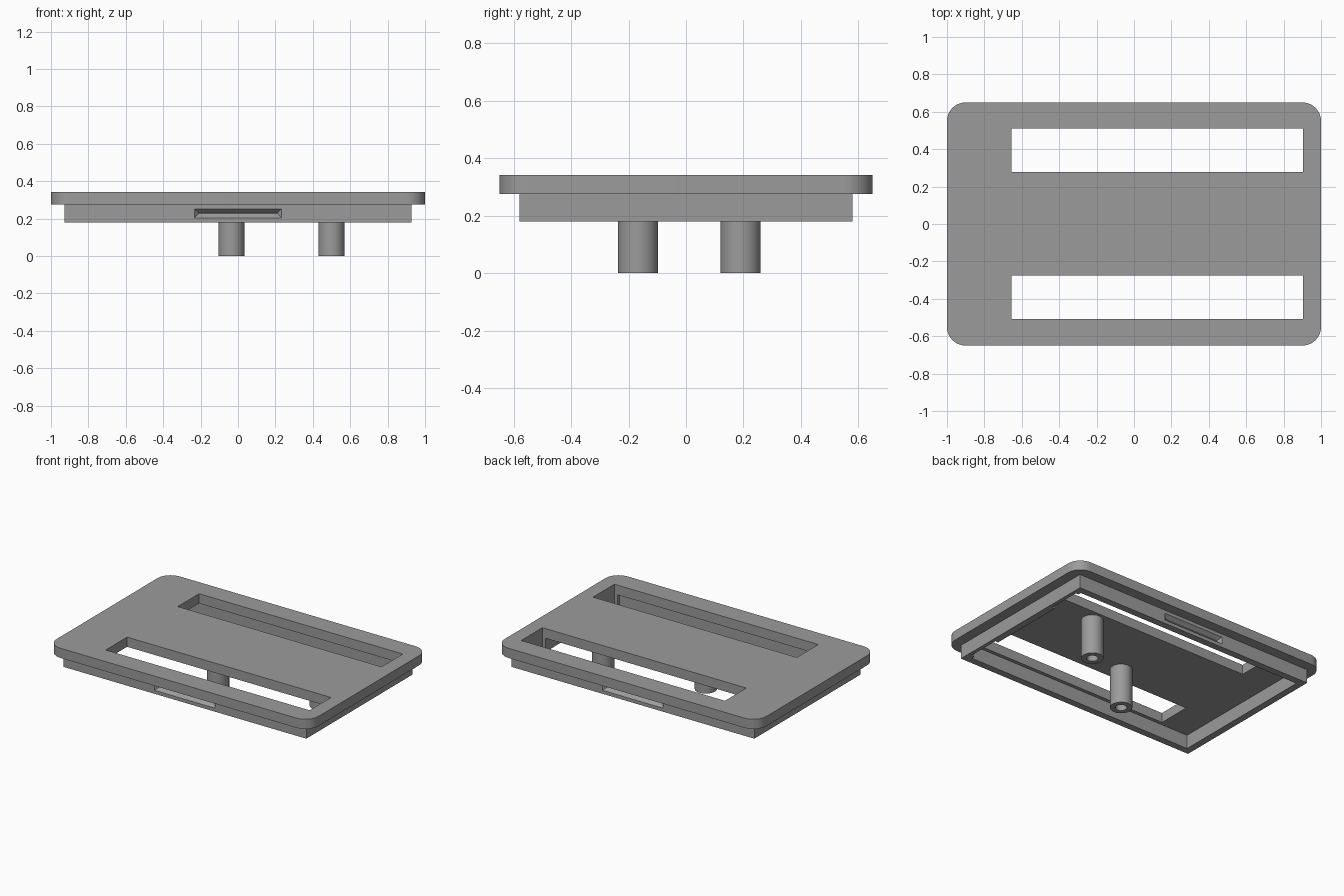
import bpy, bmesh, math

if "Cube" in bpy.data.objects:
    bpy.data.objects.remove(bpy.data.objects["Cube"])

grey = bpy.data.materials.new("grey")
grey.diffuse_color = (0.33, 0.33, 0.33, 1)
grey.use_nodes = True
grey.node_tree.nodes["Principled BSDF"].inputs["Base Color"].default_value = grey.diffuse_color


def finish(name, bm):
    bmesh.ops.recalc_face_normals(bm, faces=bm.faces)
    me = bpy.data.meshes.new(name)
    bm.to_mesh(me)
    bm.free()
    me.materials.append(grey)
    ob = bpy.data.objects.new(name, me)
    bpy.context.collection.objects.link(ob)
    return ob


def box(name, x0, x1, y0, y1, z0, z1, radius=0):
    bm = bmesh.new()
    bmesh.ops.create_cube(bm, size=1)
    for v in bm.verts:
        v.co = (x1 if v.co.x > 0 else x0, y1 if v.co.y > 0 else y0,
                z1 if v.co.z > 0 else z0)
    if radius:
        upright = [e for e in bm.edges if abs(e.verts[0].co.z - e.verts[1].co.z) > 0.01]
        bmesh.ops.bevel(bm, geom=upright, offset=radius, segments=10,
                        profile=0.5, affect='EDGES')
    return finish(name, bm)


def cylinder(name, x, y, z0, z1, r):
    bm = bmesh.new()
    bmesh.ops.create_cone(bm, cap_ends=True, segments=40, radius1=r, radius2=r, depth=z1 - z0)
    bmesh.ops.translate(bm, verts=bm.verts, vec=(x, y, (z0 + z1) / 2))
    return finish(name, bm)


def groove(name, side):
    # Wedge with slanted ends, narrowing to a ridge inside the wall
    bm = bmesh.new()
    rings = []
    for y, hx, z0, z1 in ((0.60, 0.25, 0.186, 0.27), (0.555, 0.21, 0.226, 0.230)):
        rings.append([bm.verts.new((x, side * y, z)) for x, z in
                      ((-hx, z0), (hx, z0), (hx, z1), (-hx, z1))])
    a, b = rings
    bm.faces.new(a)
    bm.faces.new(b)
    for i in range(4):
        j = (i + 1) % 4
        bm.faces.new((a[i], a[j], b[j], b[i]))
    return finish(name, bm)


def cut(ob, cutters):
    bpy.context.view_layer.objects.active = ob
    for c in cutters:
        c.hide_render = True
        m = ob.modifiers.new("cut", 'BOOLEAN')
        m.operation, m.solver, m.object = 'DIFFERENCE', 'EXACT', c
        bpy.ops.object.modifier_apply(modifier=m.name)


def smooth(ob):
    bpy.ops.object.select_all(action='DESELECT')
    ob.select_set(True)
    bpy.context.view_layer.objects.active = ob
    bpy.ops.object.shade_smooth_by_angle(angle=math.radians(30))


# Two long slots, running through plate and skirt
slots = [box("slot_cutter", -0.655, 0.903, y0, y1, 0.1, 0.5)
         for y0, y1 in ((-0.508, -0.275), (0.278, 0.51))]

# Rounded cover plate
plate = box("cover_plate", -1, 1, -0.65, 0.65, 0.275, 0.342, 0.1)
cut(plate, slots)
smooth(plate)

# Skirt below the plate, with a snap groove front and back
skirt = box("skirt", -0.928, 0.928, -0.58, 0.58, 0.18, 0.275)
hollow = box("skirt_cutter", -0.88, 0.88, -0.532, 0.532, 0.1, 0.4)
grooves = [groove("groove_cutter", s) for s in (-1, 1)]
cut(skirt, [hollow] + grooves + slots)

# Hollow mounting posts
bores = []
for x, y in ((-0.035, -0.167), (0.5, 0.19)):
    post = cylinder("mounting_post", x, y, 0, 0.276, 0.07)
    bores.append(cylinder("bore_cutter", x, y, -0.1, 0.25, 0.036))
    cut(post, bores[-1:])
    smooth(post)

for c in slots + grooves + bores + [hollow]:
    bpy.data.objects.remove(c)
